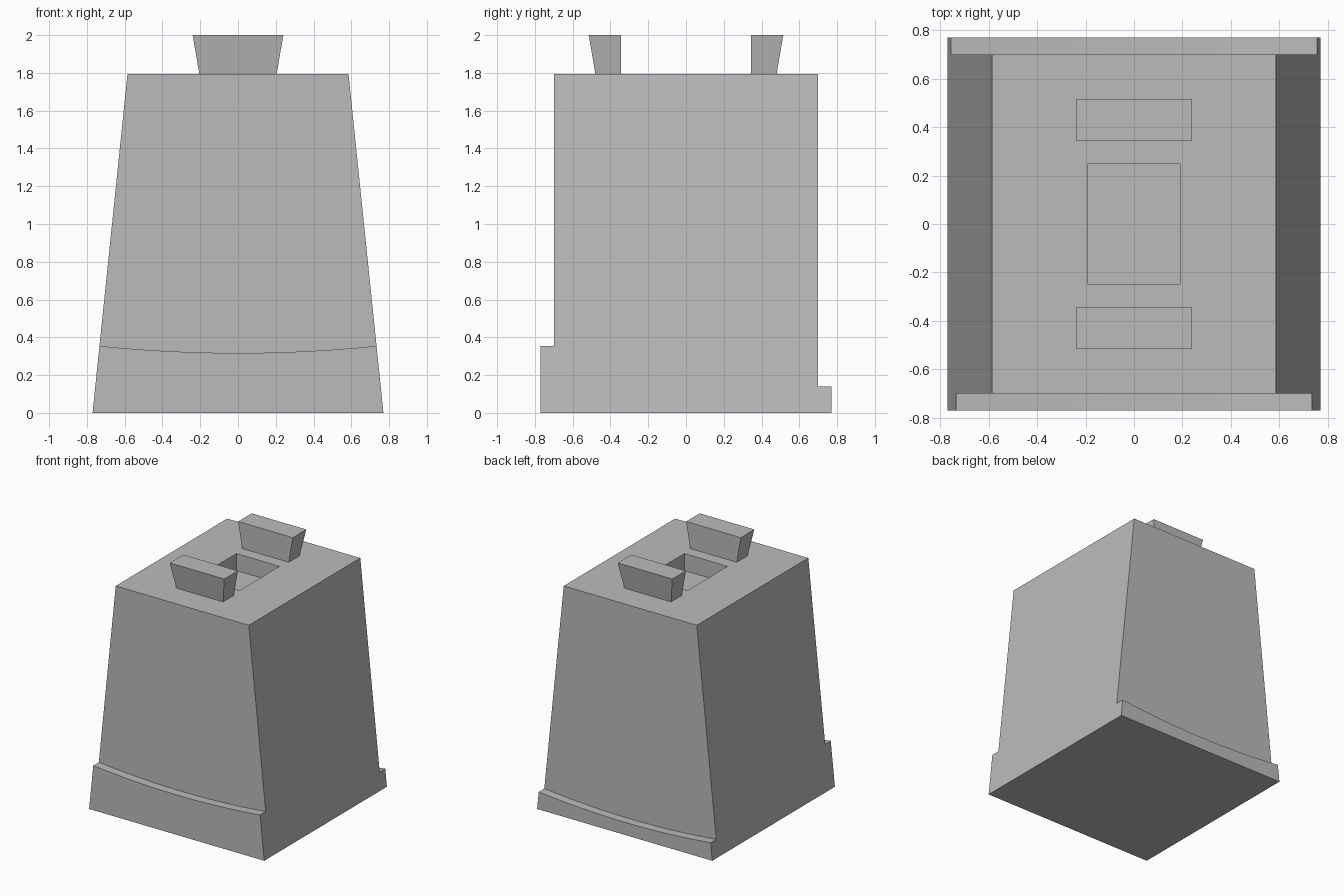
import bpy

cube = bpy.data.objects.get("Cube")
if cube:
    bpy.data.objects.remove(cube, do_unlink=True)

grey = bpy.data.materials.new("plain_grey")
grey.use_nodes = True
colour = (0.5, 0.5, 0.5, 1)
grey.diffuse_color = colour
grey.node_tree.nodes["Principled BSDF"].inputs["Base Color"].default_value = colour

HALF_DEPTH = 0.77    # outer face of the lips
WALL = 0.70          # front and back walls
TOP = 1.795


def loft(name, lower, upper):
    """Solid between two matching closed outlines."""
    n = len(lower)
    faces = [tuple(reversed(range(n))), tuple(range(n, 2 * n))]
    faces += [(i, (i + 1) % n, n + (i + 1) % n, n + i) for i in range(n)]
    mesh = bpy.data.meshes.new(name)
    mesh.from_pydata(lower + upper, [], faces)
    mesh.materials.append(grey)
    obj = bpy.data.objects.new(name, mesh)
    bpy.context.collection.objects.link(obj)
    return obj


def rect(x, y0, y1, z):
    return [(-x, y0, z), (x, y0, z), (x, y1, z), (-x, y1, z)]


def carve(target, cutter):
    cutter.hide_render = True
    mod = target.modifiers.new("cut", "BOOLEAN")
    mod.operation = "DIFFERENCE"
    mod.solver = "EXACT"
    mod.object = cutter
    bpy.context.view_layer.objects.active = target
    bpy.ops.object.modifier_apply(modifier=mod.name)
    bpy.data.objects.remove(cutter, do_unlink=True)


def wall_cutter(name, low, sag, y0, y1):
    """Clears the wall above a lip whose top edge sags in the middle."""
    steps = 14
    xs = [0.84 * (2 * i / steps - 1) for i in range(steps + 1)]
    outline = [(x, low + sag * (x / 0.74) ** 2) for x in xs]
    outline += [(0.84, 2.2), (-0.84, 2.2)]
    return loft(name, [(x, y1, z) for x, z in outline],
                [(x, y0, z) for x, z in outline])


# Tapered body with a lip at the foot of the front and back
body = loft("body", rect(0.77, -HALF_DEPTH, HALF_DEPTH, 0),
            rect(0.585, -HALF_DEPTH, HALF_DEPTH, TOP))
carve(body, wall_cutter("front_cutter", 0.317, 0.038, -1, -WALL))
carve(body, wall_cutter("back_cutter", 0.10, 0.038, WALL, 1))

# Rectangular pocket in the top
carve(body, loft("pocket_cutter", rect(0.19, -0.25, 0.25, TOP - 0.135),
                 rect(0.19, -0.25, 0.25, 2.2)))

# Flared lugs on either side of the pocket
for name, s in (("front_lug", -1), ("back_lug", 1)):
    y_low = sorted((s * 0.345, s * 0.48))
    y_high = sorted((s * 0.345, s * 0.515))
    loft(name, rect(0.205, *y_low, TOP), rect(0.24, *y_high, 2))
